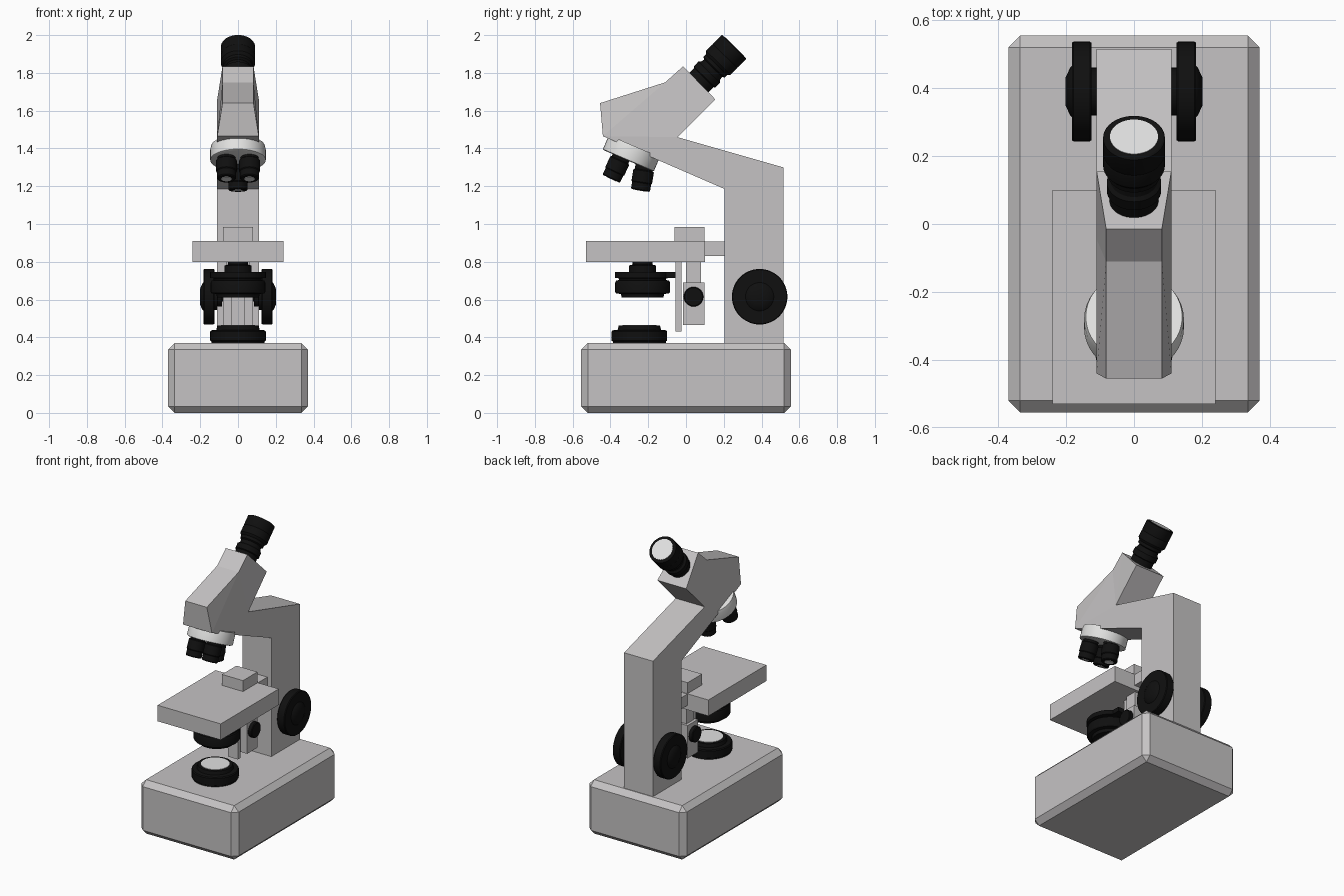
import bpy, bmesh, math
from mathutils import Vector

if "Cube" in bpy.data.objects:
    bpy.data.objects.remove(bpy.data.objects["Cube"])


def material(name, r, g, b):
    m = bpy.data.materials.new(name)
    m.diffuse_color = (r, g, b, 1)
    m.use_nodes = True
    m.node_tree.nodes["Principled BSDF"].inputs["Base Color"].default_value = m.diffuse_color
    return m


GREY = material("warm grey enamel", 0.56, 0.545, 0.55)
BLACK = material("black plastic", 0.005, 0.005, 0.005)
SILVER = material("pale silver", 0.75, 0.75, 0.74)
GLASS = material("pale glass", 0.75, 0.75, 0.75)


def finish(bm, name, mat, smooth=False):
    bmesh.ops.recalc_face_normals(bm, faces=bm.faces)
    if smooth:
        for f in bm.faces:
            f.smooth = True
        for e in bm.edges:
            e.smooth = e.calc_face_angle(0) < math.radians(30)
    me = bpy.data.meshes.new(name)
    bm.to_mesh(me)
    bm.free()
    ob = bpy.data.objects.new(name, me)
    me.materials.append(mat)
    bpy.context.collection.objects.link(ob)
    return ob


def box(name, mat, hx, y0, y1, z0, z1, bevel=0):
    bm = bmesh.new()
    bmesh.ops.create_cube(bm, size=1)
    for v in bm.verts:
        v.co = (v.co.x * 2 * hx, (y0 + y1) / 2 + v.co.y * (y1 - y0),
                (z0 + z1) / 2 + v.co.z * (z1 - z0))
    if bevel:
        bmesh.ops.bevel(bm, geom=bm.edges[:], offset=bevel, segments=1,
                        affect='EDGES', profile=0.5)
    return finish(bm, name, mat)


def lathe(name, mat, origin, axis, profile, seg=40):
    """Turn (radius, distance) pairs around an axis, capped at both ends."""
    bm = bmesh.new()
    q = Vector((0, 0, 1)).rotation_difference(Vector(axis).normalized())
    rings = []
    for r, h in profile:
        rings.append([bm.verts.new(Vector(origin) + q @ Vector(
            (r * math.cos(2 * math.pi * i / seg), r * math.sin(2 * math.pi * i / seg), h)))
            for i in range(seg)])
    for a, b in zip(rings, rings[1:]):
        for i in range(seg):
            j = (i + 1) % seg
            bm.faces.new((a[i], a[j], b[j], b[i]))
    bm.faces.new(rings[0])
    bm.faces.new(rings[-1])
    return finish(bm, name, mat, True)


# Chamfered base
box("base", GREY, 0.37, -0.555, 0.555, 0, 0.37, 0.035)

# Column, arm and head: one side profile (half width, y, z), head narrows at the top
W, N = 0.11, 0.082
outline = [(W, 0.205, 0.36), (W, 0.515, 0.36), (W, 0.515, 1.30), (W, -0.045, 1.46),
           (W, 0.155, 1.66), (N, -0.015, 1.835), (N, -0.11, 1.75), (N, -0.455, 1.64),
           (W, -0.44, 1.465), (W, 0.205, 1.185)]
bm = bmesh.new()
right = [bm.verts.new(p) for p in outline]
left = [bm.verts.new((-x, y, z)) for x, y, z in outline]
for i in range(len(outline)):
    j = (i + 1) % len(outline)
    bm.faces.new((right[i], right[j], left[j], left[i]))
for s in (right, left):
    bm.faces.new((s[0], s[1], s[2], s[9]))
    bm.faces.new((s[2], s[3], s[8], s[9]))
    for tri in ((3, 4, 5), (3, 5, 6), (3, 6, 8), (6, 7, 8)):
        bm.faces.new([s[k] for k in tri])
finish(bm, "arm_and_head", GREY)

# Eyepiece with collars and lens
eye, eye_dir = (0, 0.07, 1.75), Vector((0, 0.70, 0.714)).normalized()
lathe("eyepiece", BLACK, eye, eye_dir,
      [(0.072, -0.02), (0.072, 0.035), (0.08, 0.04), (0.08, 0.075), (0.07, 0.085),
       (0.066, 0.105), (0.078, 0.112), (0.078, 0.13), (0.084, 0.135), (0.091, 0.145),
       (0.091, 0.19), (0.089, 0.195), (0.091, 0.2), (0.091, 0.262), (0.086, 0.265)])
lathe("eyepiece_lens", GLASS, eye, eye_dir, [(0.071, 0.26), (0.071, 0.267)])

# Tilted turret
turret_dir = Vector((0, -0.395, -0.919)).normalized()
lathe("turret", SILVER, (0, -0.277, 1.403), turret_dir,
      [(0.142, -0.01), (0.147, 0.01), (0.147, 0.07), (0.14, 0.074)])

# Three objectives with small lenses
for name, start, d in (("objective_left", (-0.061, -0.345, 1.348), (0, -0.42, -0.9)),
                       ("objective_right", (0.061, -0.345, 1.348), (0, -0.42, -0.9)),
                       ("objective_rear", (0, -0.222, 1.296), (0, -0.16, -0.99))):
    lathe(name, BLACK, start, d,
          [(0.048, -0.02), (0.048, 0.01), (0.055, 0.015), (0.055, 0.075), (0.051, 0.08),
           (0.051, 0.115), (0.046, 0.12)], 28)
    lathe(name + "_lens", GLASS, start, d, [(0.028, 0.117), (0.028, 0.122)], 24)

# Stage, slide holder block and bracket to the column
box("stage", GREY, 0.24, -0.53, 0.10, 0.80, 0.91)
box("stage_block", GREY, 0.08, -0.06, 0.097, 0.90, 0.985)
box("stage_bracket", GREY, 0.08, 0.09, 0.21, 0.83, 0.908)

# Focus rack under the stage
box("rack_plate", GREY, 0.037, -0.055, -0.025, 0.43, 0.805)
box("rack_post", GREY, 0.06, 0.0, 0.08, 0.68, 0.805)
box("rack_block", GREY, 0.08, -0.015, 0.097, 0.465, 0.69)

# Condenser and its carrier
lathe("condenser", BLACK, (0, -0.23, 0), (0, 0, 1),
      [(0.11, 0.61), (0.115, 0.63), (0.14, 0.632), (0.145, 0.64), (0.145, 0.69),
       (0.14, 0.7), (0.125, 0.703), (0.125, 0.712), (0.147, 0.715), (0.147, 0.745),
       (0.072, 0.747), (0.072, 0.78), (0.052, 0.785), (0.052, 0.802)])
box("condenser_carrier", BLACK, 0.08, -0.2, -0.055, 0.715, 0.745)

# Lamp in the base
lathe("lamp", BLACK, (0, -0.247, 0), (0, 0, 1),
      [(0.14, 0.36), (0.14, 0.378), (0.147, 0.382), (0.147, 0.43), (0.142, 0.437),
       (0.115, 0.44), (0.109, 0.463)])
lathe("lamp_lens", GLASS, (0, -0.247, 0), (0, 0, 1), [(0.09, 0.46), (0.09, 0.466)])

# Focus knobs on both sides
for side, s in (("left", -1), ("right", 1)):
    lathe("coarse_knob_" + side, BLACK, (0, 0.39, 0.615), (s, 0, 0),
          [(0.07, 0.10), (0.07, 0.125), (0.143, 0.125), (0.147, 0.13), (0.147, 0.178),
           (0.143, 0.183), (0.075, 0.183), (0.07, 0.188), (0.04, 0.202)], 48)
    lathe("fine_knob_" + side, BLACK, (0, 0.04, 0.615), (s, 0, 0),
          [(0.025, 0.07), (0.025, 0.085), (0.052, 0.085), (0.052, 0.108), (0.047, 0.112)], 28)
